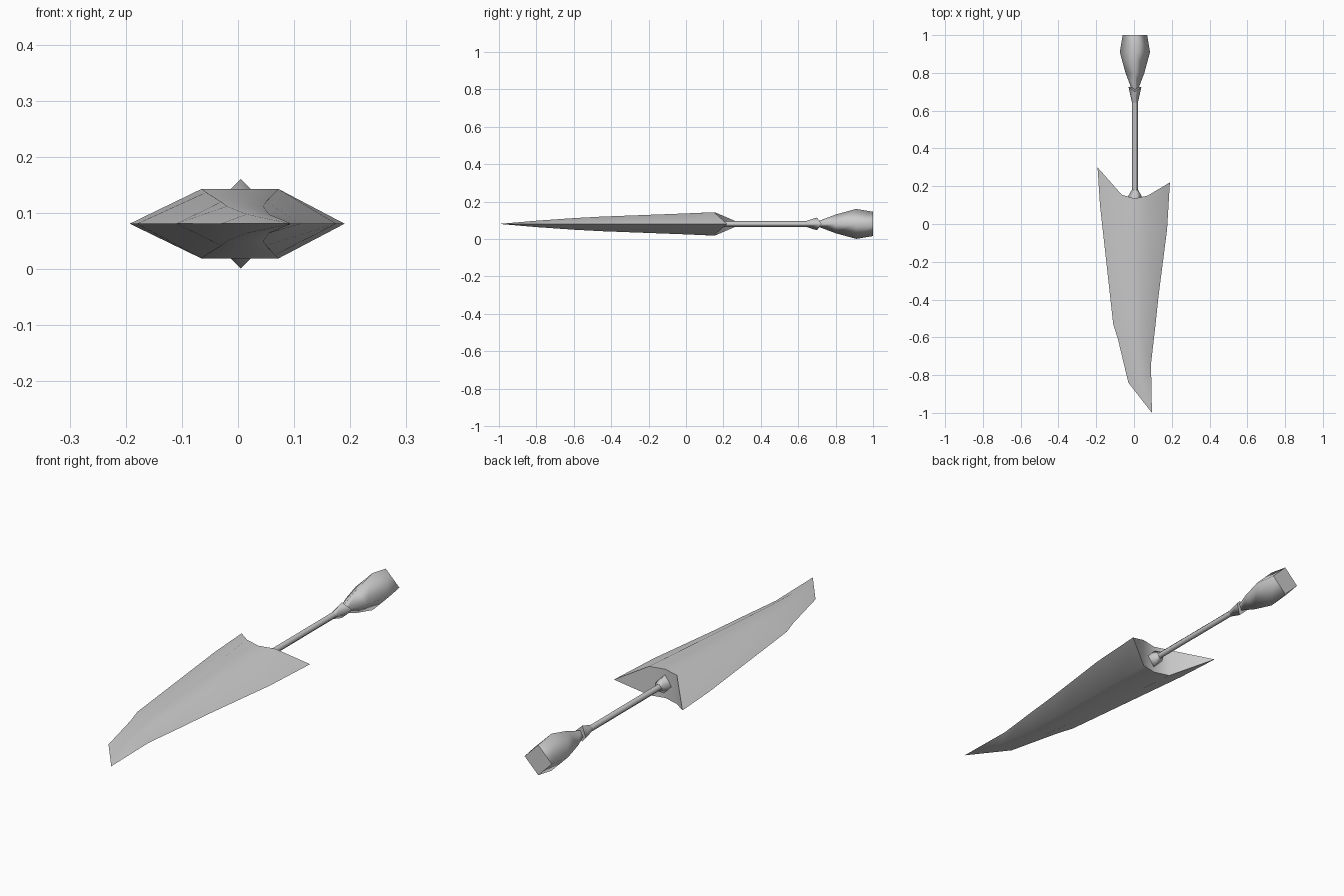
import bpy, bmesh, math

cube = bpy.data.objects.get("Cube")
if cube:
    bpy.data.objects.remove(cube)

MID = 0.081   # height of the weapon's axis
AXIS = 0.005  # x of the handle

mat = bpy.data.materials.new("plain grey")
mat.use_nodes = True
grey = (0.6, 0.6, 0.6, 1)
mat.diffuse_color = grey
mat.node_tree.nodes["Principled BSDF"].inputs["Base Color"].default_value = grey


def finish(bm, name, angle):
    bmesh.ops.recalc_face_normals(bm, faces=bm.faces)
    me = bpy.data.meshes.new(name)
    bm.to_mesh(me)
    bm.free()
    ob = bpy.data.objects.new(name, me)
    bpy.context.collection.objects.link(ob)
    me.materials.append(mat)
    bpy.ops.object.select_all(action='DESELECT')
    ob.select_set(True)
    bpy.context.view_layer.objects.active = ob
    bpy.ops.object.shade_smooth_by_angle(angle=math.radians(angle))
    return ob


def skin(bm, rings):
    for a, b in zip(rings, rings[1:]):
        n = len(a)
        for i in range(n):
            bm.faces.new((a[i], a[(i + 1) % n], b[(i + 1) % n], b[i]))


def diamond_rod(name, profile, notch=0.0):
    """Four-sided bar along y from (y, radius) pairs; notch pulls back the last top and bottom corners."""
    bm = bmesh.new()
    rings = []
    for k, (y, r) in enumerate(profile):
        pull = notch if k == len(profile) - 1 else 0
        rings.append([bm.verts.new((AXIS + r * dx, y - pull * abs(dz), MID + r * dz))
                      for dx, dz in ((1, 0), (0, 1), (-1, 0), (0, -1))])
    skin(bm, rings)
    bm.faces.new(rings[0])
    bm.faces.new(rings[-1])
    ob = finish(bm, name, 100)
    # flat end caps
    for p in ob.data.polygons:
        if abs(p.normal.y) > 0.95:
            p.use_smooth = False
    return ob


# Blade: left rim, left crest, middle, right crest, right rim as (x, y), then half thickness
stations = [
    ((-.193, .30), (-.065, .155), (.003, .135), (.072, .150), (.190, .22), .062),
    ((-.180, .10), (-.057, .000), (.003, .000), (.066, .000), (.175, -.03), .056),
    ((-.110, -.53), (-.030, -.450), (.010, -.450), (.050, -.450), (.130, -.38), .039),
    ((-.085, -.61), (-.020, -.600), (.012, -.600), (.045, -.600), (.112, -.55), .031),
    ((-.030, -.84), (.015, -.800), (.035, -.800), (.055, -.800), (.090, -.74), .017),
]
bm = bmesh.new()
rings = []
for l, cl, c, cr, r, h in stations:
    ring = [(l, 0), (cl, h), (c, h), (cr, h), (r, 0), (cr, -h), (c, -h), (cl, -h)]
    rings.append([bm.verts.new((p[0], p[1], MID + z)) for p, z in ring])
skin(bm, rings)
tip = bm.verts.new((.095, -1, MID))
last = rings[-1]
for i in range(8):
    bm.faces.new((last[i], last[(i + 1) % 8], tip))
# Notched rear wall between the two barbs
b = rings[0]
for idx in ((0, 1, 7), (1, 2, 6, 7), (2, 3, 5, 6), (3, 4, 5)):
    bm.faces.new([b[i] for i in idx])
finish(bm, "blade", 45)

# Handle parts
diamond_rod("blade_collar", [(.13, .037), (.145, .037), (.18, .017)])
diamond_rod("shaft", [(.13, .016), (.70, .016)])
diamond_rod("pommel_collar", [(.64, .015), (.725, .034)], notch=.025)
diamond_rod("pommel", [(.69, .014), (.715, .018), (.80, .05), (.91, .080), (1.0, .065)])
